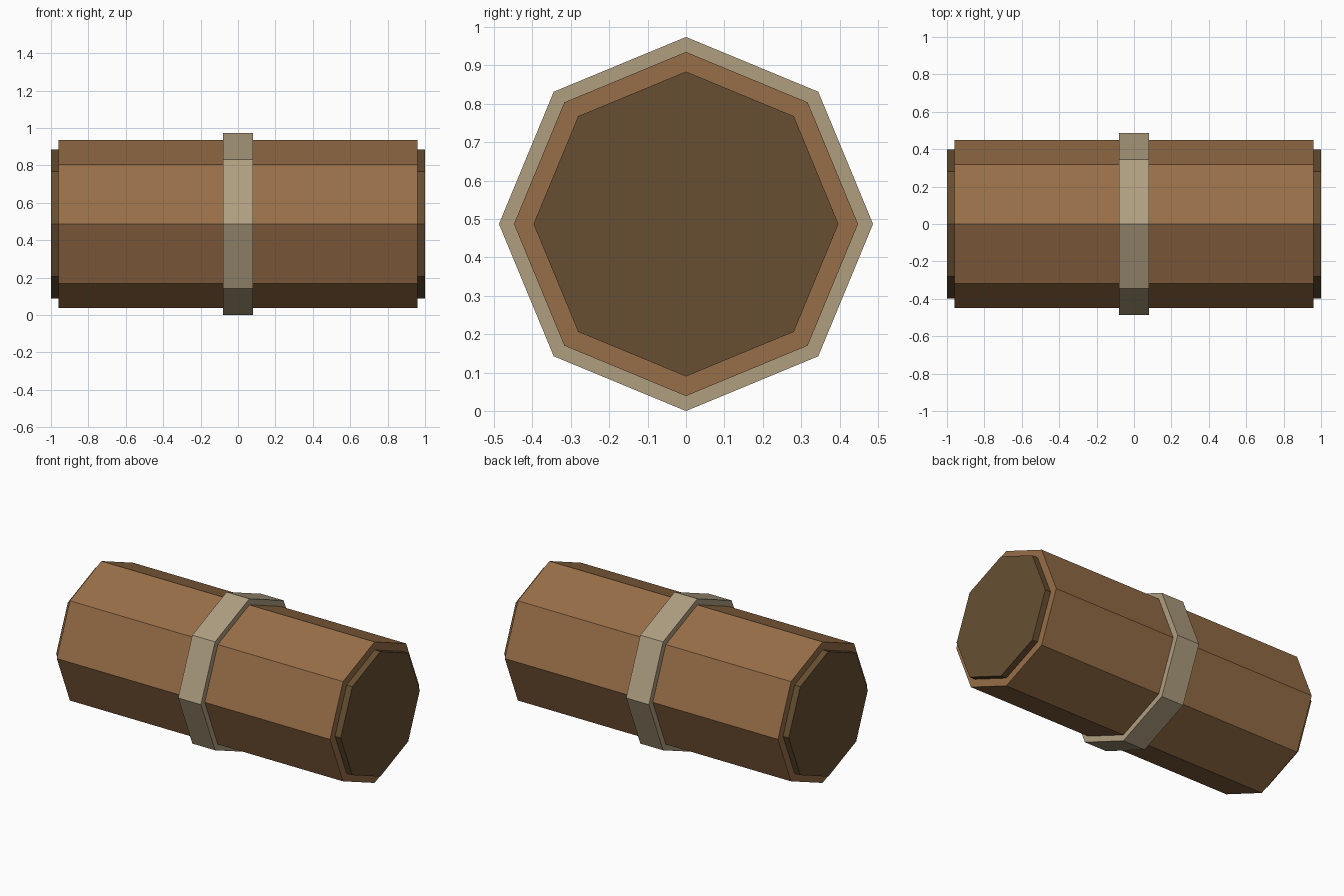
import bpy
from math import radians

default_cube = bpy.data.objects.get("Cube")
if default_cube:
    bpy.data.objects.remove(default_cube, do_unlink=True)

CENTRE_Z = 0.487


def linear(c):
    c /= 255
    return c / 12.92 if c <= 0.04045 else ((c + 0.055) / 1.055) ** 2.4


def material(name, *rgb):
    colour = [linear(c) for c in rgb] + [1]
    mat = bpy.data.materials.new(name)
    mat.use_nodes = True
    mat.diffuse_color = colour
    mat.node_tree.nodes["Principled BSDF"].inputs["Base Color"].default_value = colour
    return mat


def octagon_bar(name, radius, length, mat, x=0):
    """Flat-sided octagonal prism lying along x, with a corner on top."""
    bpy.ops.mesh.primitive_cylinder_add(
        vertices=8, radius=radius, depth=length,
        location=(x, 0, CENTRE_Z), rotation=(0, radians(90), 0))
    obj = bpy.context.object
    obj.name = name
    obj.data.materials.append(mat)
    return obj


brown = material("warm brown", 151, 110, 72)
tan = material("pale tan", 175, 159, 128)
dark = material("dark brown", 103, 79, 50)

# Main roll and the strap around its middle
octagon_bar("roll_body", 0.448, 1.92, brown)
octagon_bar("middle_band", 0.487, 0.16, tan)

# Smaller plugs standing out of both ends
for side, sign in (("left", 1), ("right", -1)):
    octagon_bar(side + "_end_plug", 0.397, 0.08, dark, sign * 0.96)
